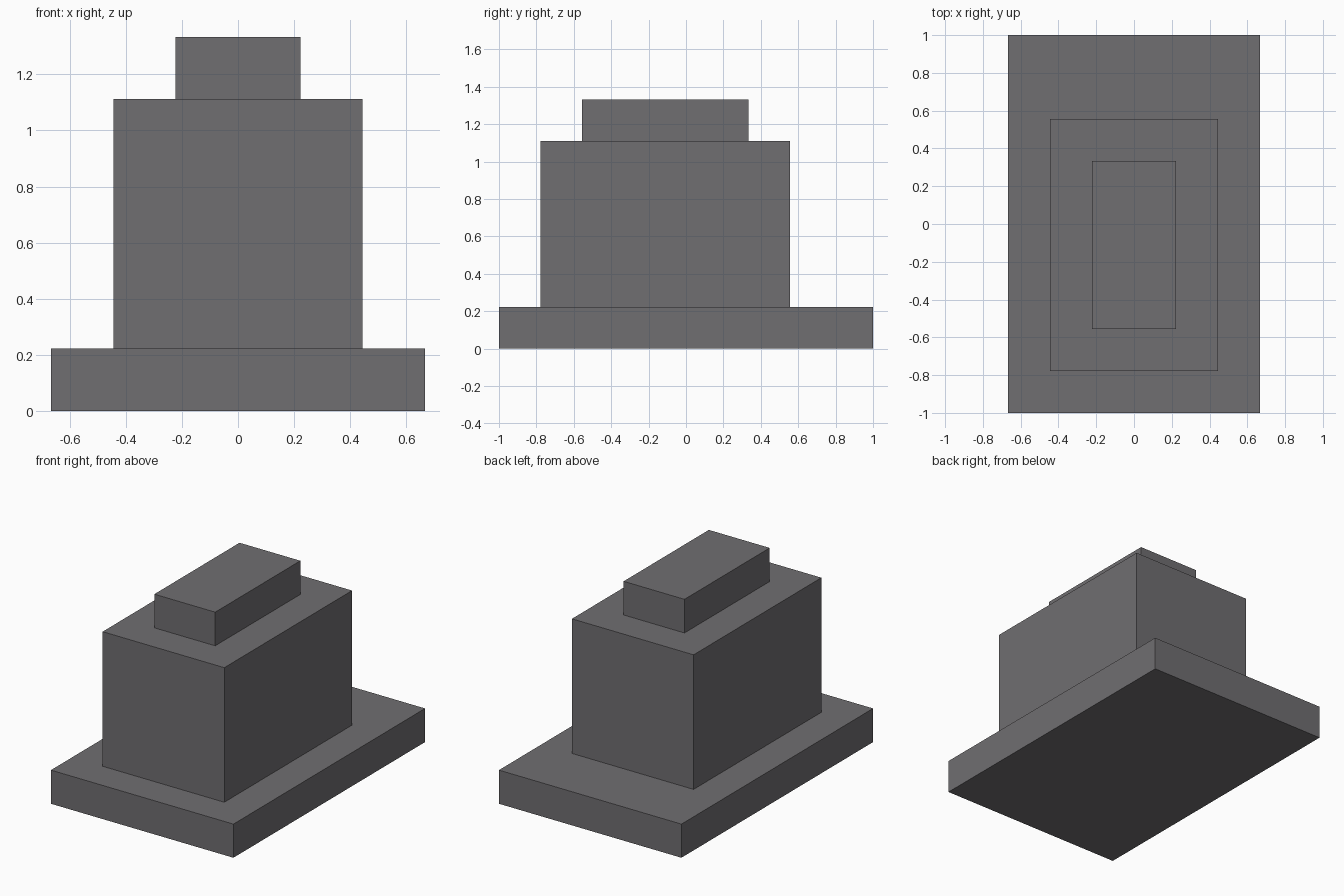
import bpy

cube = bpy.data.objects.get("Cube")
if cube:
    bpy.data.objects.remove(cube, do_unlink=True)

# Single flat grey
grey = bpy.data.materials.new("grey")
grey.use_nodes = True
colour = (0.162, 0.156, 0.165, 1)
grey.diffuse_color = colour
grey.node_tree.nodes["Principled BSDF"].inputs["Base Color"].default_value = colour

UNIT = 2 / 9  # every edge is a whole number of these modules


def block(name, width, front, back, bottom, top):
    """Box centred on x, with its extents given in modules."""
    centre = (0, (front + back) / 2 * UNIT, (bottom + top) / 2 * UNIT)
    bpy.ops.mesh.primitive_cube_add(size=1, location=centre)
    obj = bpy.context.object
    obj.name = name
    obj.dimensions = (width * UNIT, (back - front) * UNIT, (top - bottom) * UNIT)
    bpy.ops.object.transform_apply(location=False, rotation=False, scale=True)
    obj.data.materials.append(grey)
    return obj


# Stepped stack, the upper blocks set forward on the slab
block("base_slab", 6, -4.5, 4.5, 0, 1)
block("main_block", 4, -3.5, 2.5, 1, 5)
block("top_block", 2, -2.5, 1.5, 5, 6)
